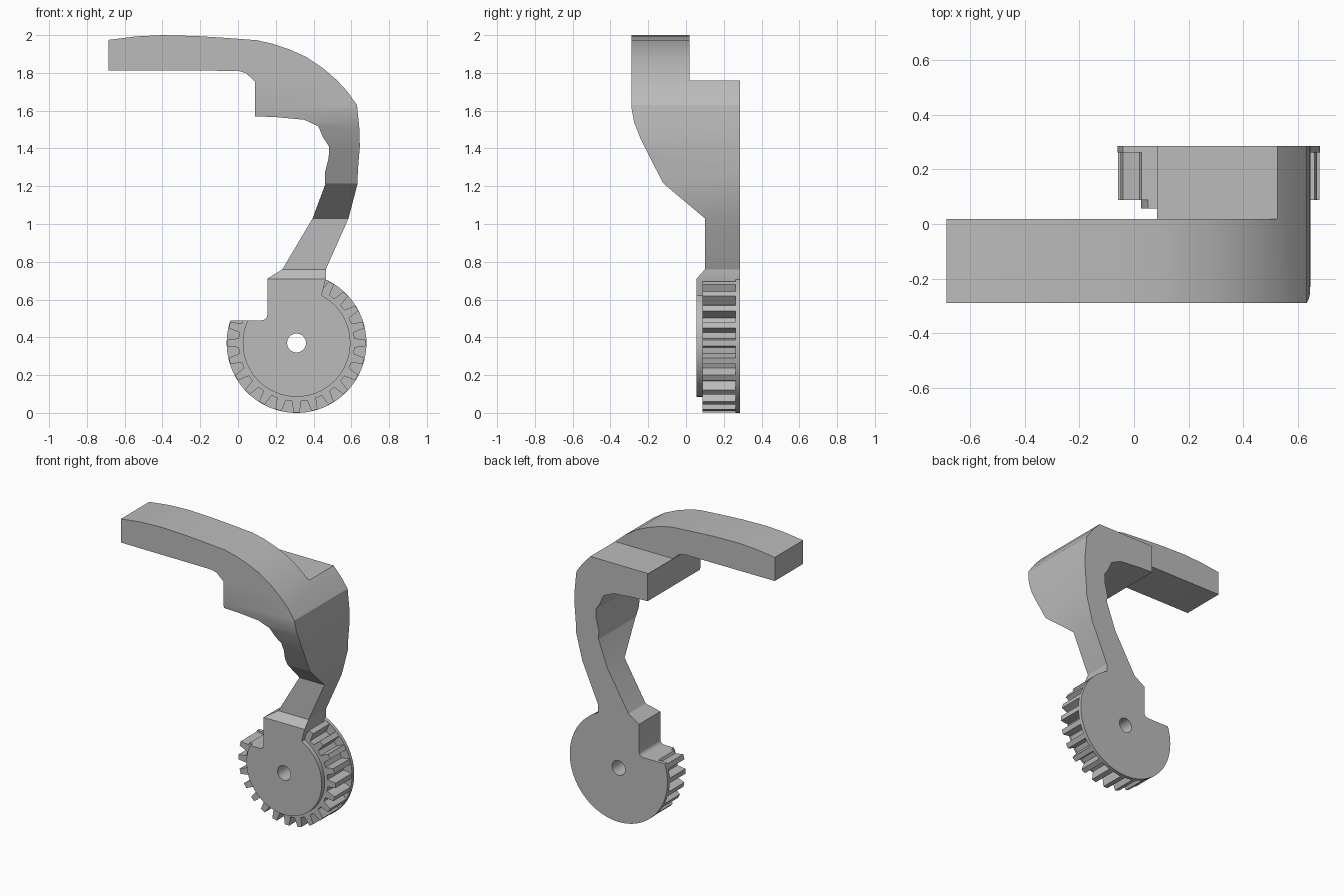
import bpy, bmesh
from math import sin, cos, radians, pi

cube = bpy.data.objects.get("Cube")
if cube:
    bpy.data.objects.remove(cube, do_unlink=True)

grey = bpy.data.materials.new("plain grey")
grey.use_nodes = True
grey.diffuse_color = (0.5, 0.5, 0.5, 1)
grey.node_tree.nodes["Principled BSDF"].inputs["Base Color"].default_value = (0.5, 0.5, 0.5, 1)

FRONT, BACK = -0.288, 0.286
AXLE_X, AXLE_Z = 0.31, 0.37


def prism(name, outline, start, end, axis="y"):
    """Extrude a closed outline: (x, z) along y, or (y, z) along x."""
    bm = bmesh.new()
    if axis == "y":
        verts = [bm.verts.new((a, start, b)) for a, b in outline]
        shift = (0, end - start, 0)
    else:
        verts = [bm.verts.new((start, a, b)) for a, b in outline]
        shift = (end - start, 0, 0)
    face = bm.faces.new(verts)
    out = bmesh.ops.extrude_face_region(bm, geom=[face], use_keep_orig=True)
    moved = [g for g in out["geom"] if isinstance(g, bmesh.types.BMVert)]
    bmesh.ops.translate(bm, vec=shift, verts=moved)
    bmesh.ops.recalc_face_normals(bm, faces=bm.faces)
    mesh = bpy.data.meshes.new(name)
    bm.to_mesh(mesh)
    bm.free()
    mesh.materials.append(grey)
    obj = bpy.data.objects.new(name, mesh)
    bpy.context.collection.objects.link(obj)
    return obj


def boolean(obj, cutter, operation):
    """Apply a boolean, keeping the cutter for reuse."""
    mod = obj.modifiers.new("cut", "BOOLEAN")
    mod.operation, mod.object, mod.solver = operation, cutter, "EXACT"
    bpy.context.view_layer.update()
    graph = bpy.context.evaluated_depsgraph_get()
    mesh = bpy.data.meshes.new_from_object(obj.evaluated_get(graph))
    obj.modifiers.clear()
    obj.data = mesh


def polar(radius, degrees):
    a = radians(degrees)
    return (AXLE_X + radius * cos(a), AXLE_Z + radius * sin(a))


def circle(radius, count):
    return [polar(radius, 360 * i / count) for i in range(count)]


# Curved arm: front outline trimmed by a side outline
arm_outline = [
    (0.17, 0.45), (0.42, 0.45), (0.445, 0.63), (0.465, 0.71), (0.465, 0.76),
    (0.585, 1.03), (0.632, 1.21), (0.635, 1.29), (0.645, 1.41), (0.643, 1.5),
    (0.63, 1.63), (0.58, 1.7), (0.525, 1.76), (0.45, 1.825), (0.36, 1.885),
    (0.27, 1.925), (0.18, 1.955), (0.1, 1.973), (-0.06, 1.985), (-0.22, 1.995),
    (-0.4, 2.0), (-0.54, 1.993), (-0.685, 1.975), (-0.685, 1.813), (0.0, 1.811),
    (0.04, 1.8), (0.09, 1.755), (0.09, 1.57), (0.2, 1.566), (0.35, 1.552),
    (0.425, 1.517), (0.45, 1.46), (0.482, 1.41), (0.48, 1.35), (0.46, 1.27),
    (0.462, 1.21), (0.395, 1.03), (0.235, 0.76), (0.155, 0.71), (0.155, 0.52),
]
side_outline = [
    (0.018, 2.2), (-0.4, 2.2), (-0.4, 1.7), (-0.29, 1.62), (-0.275, 1.54),
    (-0.24, 1.45), (-0.19, 1.35), (-0.12, 1.215), (0.1, 1.03), (0.1, 0.76),
    (0.056, 0.71), (0.056, 0.3), (0.5, 0.3), (0.5, 1.76), (0.018, 1.76),
]
arm = prism("curved_arm", arm_outline, FRONT, BACK)
side = prism("side_trim", side_outline, -1, 1, axis="x")
boolean(arm, side, "INTERSECT")

# Toothed ring outline, with no teeth where the arm joins
ring = []
for i in range(24):
    angle = 15 * i
    if 70 < angle < 155:
        ring.append(polar(0.31, angle))
    else:
        ring += [polar(0.308, angle - 4.5), polar(0.368, angle - 2.6),
                 polar(0.368, angle + 2.6), polar(0.308, angle + 4.5)]

hub = prism("hub_disc", circle(0.285, 72), 0.056, 0.088)
gear = prism("gear_teeth", ring, 0.088, 0.262)
rim = prism("back_rim", circle(0.37, 96), 0.262, BACK)

# Axle hole and the filleted notch
hole = prism("hole_cutter", circle(0.05, 32), -1, 1)
fillet = [(0.125 + 0.03 * sin(t * pi / 12), 0.52 - 0.03 * cos(t * pi / 12)) for t in range(7)]
notch = prism("notch_cutter", [(-0.5, 0.49)] + fillet + [(0.155, 1.2), (-0.5, 1.2)], -1, 1)
for part in (hub, gear, rim):
    boolean(part, hole, "DIFFERENCE")
    boolean(part, notch, "DIFFERENCE")
for cutter in (side, hole, notch):
    bpy.data.objects.remove(cutter, do_unlink=True)

# Smooth the curves, keep the corners crisp
for part in (arm, hub, gear, rim):
    bpy.ops.object.select_all(action="DESELECT")
    part.select_set(True)
    bpy.context.view_layer.objects.active = part
    bpy.ops.object.shade_smooth_by_angle(angle=radians(22))
